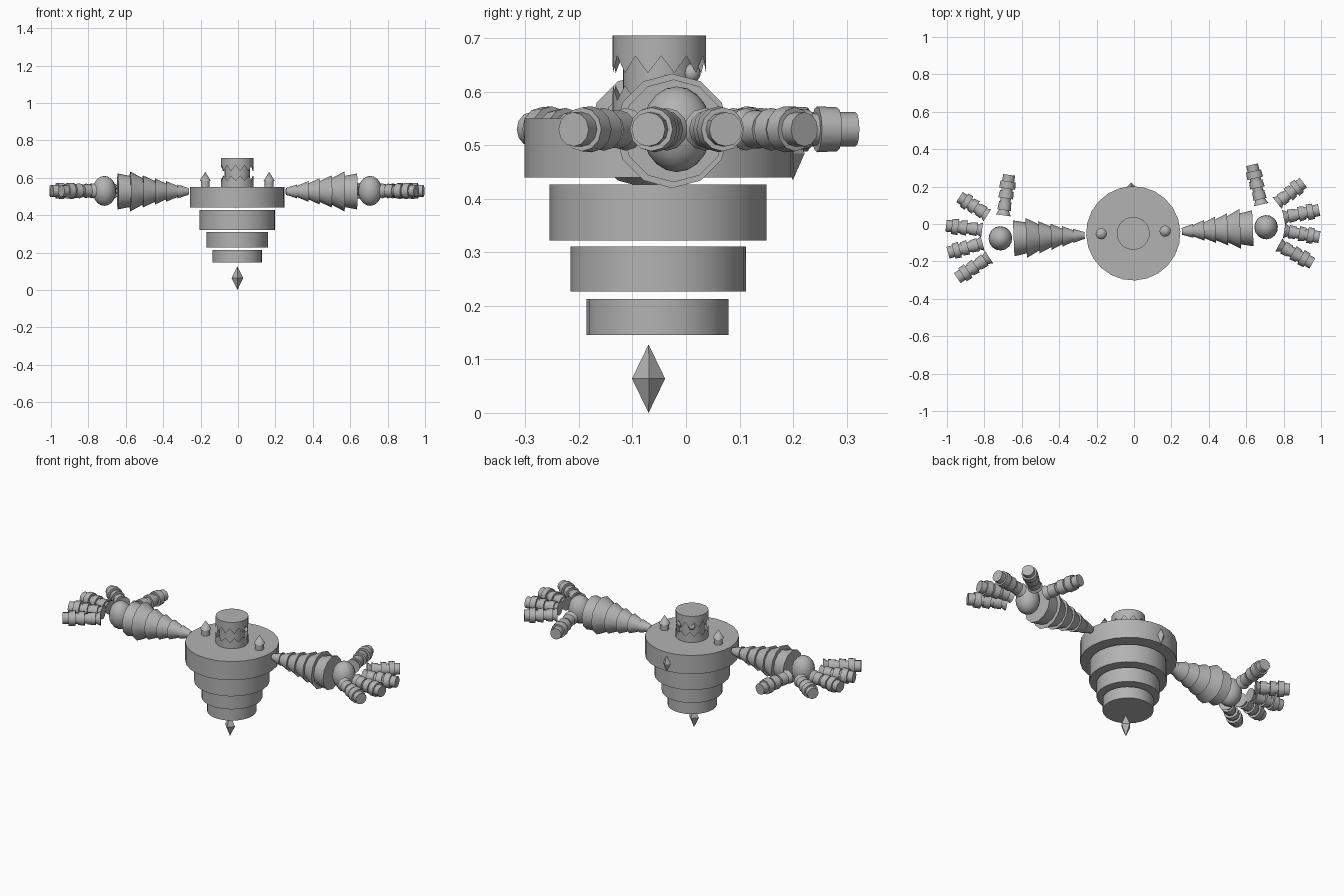
import bpy, bmesh, math
from mathutils import Matrix, Vector

if "Cube" in bpy.data.objects:
    bpy.data.objects.remove(bpy.data.objects["Cube"])

grey = bpy.data.materials.new("plain_grey")
grey.diffuse_color = (0.45, 0.45, 0.45, 1)
grey.use_nodes = True
grey.node_tree.nodes["Principled BSDF"].inputs["Base Color"].default_value = grey.diffuse_color

# Whole figure is turned slightly about its body axis
PLACE = Matrix.Translation((-0.004, -0.05, 0)) @ Matrix.Rotation(math.radians(2.4), 4, 'Z')
ARM_Z = 0.527


def finish(name, bm, smooth=True):
    bmesh.ops.recalc_face_normals(bm, faces=bm.faces)
    bm.transform(PLACE)
    me = bpy.data.meshes.new(name)
    bm.to_mesh(me)
    bm.free()
    me.materials.append(grey)
    ob = bpy.data.objects.new(name, me)
    bpy.context.collection.objects.link(ob)
    if smooth:
        bpy.ops.object.select_all(action='DESELECT')
        ob.select_set(True)
        bpy.context.view_layer.objects.active = ob
        bpy.ops.object.shade_smooth_by_angle(angle=math.radians(35))
    return ob


def lathe(name, profile, start=(0, 0, 0), direction=(0, 0, 1), sides=24, smooth=True):
    """Revolve (radius, distance) points about an axis, closing both ends."""
    bm = bmesh.new()
    rings = []
    for r, h in profile:
        if r == 0:
            rings.append([bm.verts.new((0, 0, h))])
        else:
            rings.append([bm.verts.new((r * math.cos(a), r * math.sin(a), h))
                          for a in (2 * math.pi * i / sides for i in range(sides))])
    for a, b in zip(rings, rings[1:]):
        for i in range(sides):
            j = (i + 1) % sides
            quad = [a[i % len(a)], a[j % len(a)], b[j % len(b)], b[i % len(b)]]
            bm.faces.new(list(dict.fromkeys(quad)))
    for ring in (rings[0], rings[-1]):
        if len(ring) > 1:
            bm.faces.new(ring)
    turn = Vector(direction).to_track_quat('Z', 'Y').to_matrix().to_4x4()
    bm.transform(Matrix.Translation(start) @ turn)
    return finish(name, bm, smooth)


def ball(name, centre, size, u=16, v=10):
    bm = bmesh.new()
    bmesh.ops.create_uvsphere(bm, u_segments=u, v_segments=v, radius=1)
    bm.transform(Matrix.Translation(centre) @ Matrix.Diagonal((*size, 1)))
    finish(name, bm)


def toothed_shell(name, flat_z, tooth_z, notch_z, r=0.088, teeth=11):
    """Capped tube whose free edge is a zigzag."""
    bm = bmesh.new()
    n = teeth * 2
    flat, edge = [], []
    for i in range(n):
        a = 2 * math.pi * i / n
        x, y = r * math.cos(a), r * math.sin(a)
        flat.append(bm.verts.new((x, y, flat_z)))
        edge.append(bm.verts.new((x, y, notch_z if i % 2 == 0 else tooth_z)))
    for i in range(n):
        j = (i + 1) % n
        bm.faces.new((flat[i], flat[j], edge[j], edge[i]))
    bm.faces.new(flat)
    finish(name, bm)


# Tapering stack of floating body discs
for name, r, z0, z1, y in (("chest_disc", 0.252, 0.44, 0.55, 0),
                           ("upper_disc", 0.203, 0.322, 0.427, -0.002),
                           ("middle_disc", 0.164, 0.227, 0.311, -0.002),
                           ("lower_disc", 0.133, 0.146, 0.213, -0.003)):
    lathe(name, [(r, z0), (r, z1)], (0, y, 0))

# Diamond gems under the body and on the chest
lathe("tail_gem", [(0, 0), (0.031, 0.064), (0, 0.128)], (0, -0.02, 0), sides=4, smooth=False)
lathe("chest_gem", [(0, 0), (0.022, 0.05), (0, 0.1)], (0, 0.25, 0.435), sides=4, smooth=False)

# Head: toothed shells around a core with two eyes
lathe("head_core", [(0.068, 0.55), (0.068, 0.7)], sides=22)
toothed_shell("upper_jaw", 0.705, 0.635, 0.667)
toothed_shell("lower_jaw", 0.55, 0.612, 0.585)

# Arm cones, each flaring outward then stepping in
arm = [(0.018, 0.26), (0.037, 0.32), (0.030, 0.32), (0.055, 0.38), (0.042, 0.38), (0.070, 0.44),
       (0.055, 0.44), (0.086, 0.505), (0.070, 0.505), (0.107, 0.573), (0.083, 0.573), (0.096, 0.64)]

# Finger base and tip, in plan
fingers = (("thumb", (0.690, 0.125), (0.650, 0.340)),
           ("first_finger", (0.775, 0.130), (0.920, 0.233)),
           ("second_finger", (0.807, 0.052), (0.998, 0.083)),
           ("third_finger", (0.807, -0.020), (0.994, -0.062)),
           ("fourth_finger", (0.775, -0.095), (0.950, -0.200)))
finger = [(0.040, 0), (0.026, 0.13), (0.036, 0.13), (0.033, 0.34), (0.028, 0.34), (0.028, 0.42),
          (0.040, 0.42), (0.036, 0.60), (0.030, 0.60), (0.030, 0.66), (0.043, 0.66), (0.041, 0.84),
          (0.032, 0.84), (0.032, 1)]

for side, s in (("right", 1), ("left", -1)):
    ball(side + "_eye", (s * 0.036, 0.058, 0.635), (0.018,) * 3, 12, 8)
    lathe(side + "_shoulder_spike",
          [(0.024, 0.55), (0.024, 0.583), (0.030, 0.583), (0, 0.632)], (s * 0.171, 0.005, 0), sides=16)
    lathe(side + "_arm", arm, (0, 0, ARM_Z), (s, 0, 0), sides=12)
    ball(side + "_palm", (s * 0.711, 0.003, ARM_Z + 0.003), (0.063, 0.065, 0.08))
    for name, base, tip in fingers:
        a = Vector((s * base[0], base[1], ARM_Z + 0.003))
        b = Vector((s * tip[0], tip[1], ARM_Z + 0.003))
        length = (b - a).length
        lathe(f"{side}_{name}", [(r, t * length) for r, t in finger], a, b - a, sides=12)
